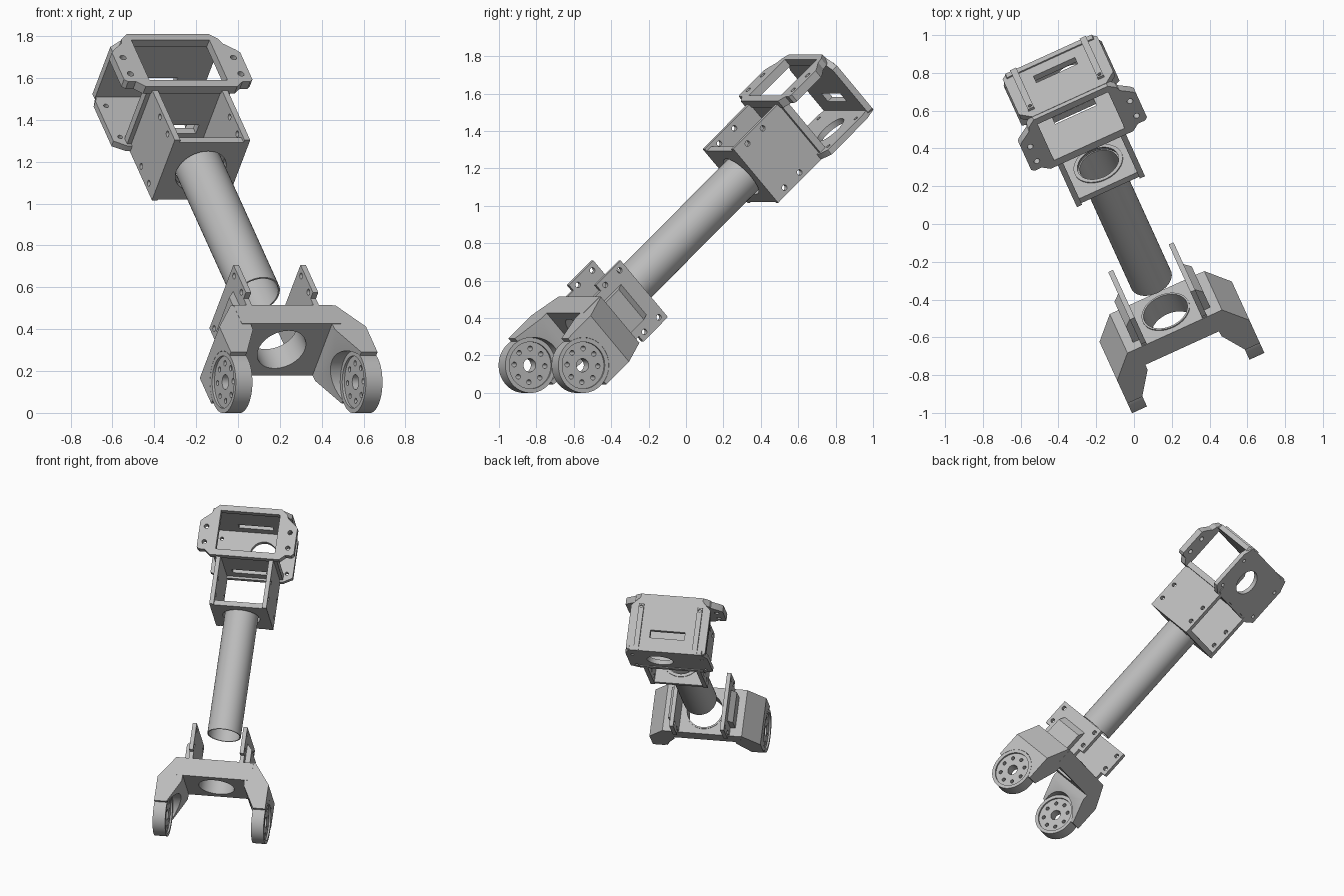
import bpy, bmesh
from math import sin, cos, pi, radians
from mathutils import Matrix

cube = bpy.data.objects.get("Cube")
if cube:
    bpy.data.objects.remove(cube, do_unlink=True)

# One flat grey for every part
grey = bpy.data.materials.new("machined grey")
grey.use_nodes = True
colour = (0.5, 0.5, 0.5, 1)
grey.diffuse_color = colour
grey.node_tree.nodes["Principled BSDF"].inputs["Base Color"].default_value = colour

# The leg is built upright about the tube axis, then leaned back and turned
POSE = (Matrix.Translation((0.138, -0.399, 0.458))
        @ Matrix.Rotation(radians(24.5), 4, 'Z')
        @ Matrix.Rotation(radians(-47.5), 4, 'X'))

# Plane coordinates (p, q) and normal offset n to model axes
PLANES = {
    "top": lambda p, q, n: (p, q, n),
    "front": lambda p, q, n: (p, n, q),
    "side": lambda p, q, n: (n, p, q),
}
parts = []


def circle(cx, cy, r, n=40):
    return [(cx + r * cos(2 * pi * i / n), cy + r * sin(2 * pi * i / n)) for i in range(n)]


def rect(x0, x1, y0, y1):
    return [(x0, y0), (x1, y0), (x1, y1), (x0, y1)]


def sym(half):
    return half + [(-x, y) for x, y in reversed(half)]


def baked(obj):
    bpy.context.view_layer.update()
    return bpy.data.meshes.new_from_object(obj.evaluated_get(bpy.context.evaluated_depsgraph_get()))


def plate(name, plane, outline, lo, hi, holes=()):
    """Flat profile with holes, extruded from lo to hi along the plane normal."""
    curve = bpy.data.curves.new(name, 'CURVE')
    curve.dimensions = '2D'
    curve.fill_mode = 'BOTH'
    curve.extrude = abs(hi - lo) / 2
    for loop in [outline, *holes]:
        spline = curve.splines.new('POLY')
        spline.points.add(len(loop) - 1)
        for point, (p, q) in zip(spline.points, loop):
            point.co = (p, q, 0, 1)
        spline.use_cyclic_u = True
    temp = bpy.data.objects.new(name, curve)
    bpy.context.collection.objects.link(temp)
    mesh = baked(temp)
    bpy.data.objects.remove(temp, do_unlink=True)
    bm = bmesh.new()
    bm.from_mesh(mesh)
    for v in bm.verts:
        v.co = PLANES[plane](v.co.x, v.co.y, v.co.z + (lo + hi) / 2)
    bmesh.ops.remove_doubles(bm, verts=bm.verts, dist=1e-5)
    bmesh.ops.recalc_face_normals(bm, faces=bm.faces)
    bm.to_mesh(mesh)
    bm.free()
    mesh.materials.clear()
    mesh.materials.append(grey)
    obj = bpy.data.objects.new(name, mesh)
    bpy.context.collection.objects.link(obj)
    parts.append(obj)
    return obj


def cut(obj, cutter):
    """Subtract the cutter and drop it."""
    mod = obj.modifiers.new("cut", 'BOOLEAN')
    mod.operation = 'DIFFERENCE'
    mod.solver = 'EXACT'
    mod.object = cutter
    mesh = baked(obj)
    obj.modifiers.clear()
    obj.data = mesh
    parts.remove(cutter)
    bpy.data.objects.remove(cutter, do_unlink=True)


# Hollow tube
plate("tube", "top", circle(0, 0, 0.115, 64), 0.155, 1.06, [circle(0, 0, 0.107, 64)])

# Lower fork: bridge plate with bore
plate("fork_bridge", "top", rect(-0.26, 0.26, -0.168, 0.168), -0.23, -0.10,
      [circle(0, 0, 0.122, 64)])
plate("fork_bore_ring", "top", circle(0, 0, 0.133, 64), -0.10, -0.094, [circle(0, 0, 0.122, 64)])

WHEEL_Z = -0.46
arm_profile = [(0.21, -0.10), (0.275, -0.10), (0.385, -0.25), (0.385, -0.43),
               (0.30, -0.43), (0.215, -0.27)]
tab_profile = sym([(0.165, -0.12), (0.165, -0.05), (0.205, -0.05), (0.205, 0.145)])
tab_holes = [circle(y, z, 0.015, 16) for y in (-0.17, 0.17) for z in (-0.01, 0.105)]
wheel_holes = [circle(0, WHEEL_Z, 0.036)] + [
    circle(0.09 * cos(i * pi / 4), WHEEL_Z + 0.09 * sin(i * pi / 4), 0.013, 16) for i in range(8)]

for s, side in ((1, "left"), (-1, "right")):
    # Arm with a round pocket for its wheel
    arm = plate(side + "_fork_arm", "front", [(s * x, z) for x, z in arm_profile], -0.167, 0.167)
    cut(arm, plate("cutter", "side", circle(0, WHEEL_Z, 0.149, 64), s * 0.2, s * 0.5))
    # Wheel: raised rim, drilled hub
    plate(side + "_wheel_rim", "side", circle(0, WHEEL_Z, 0.148, 64), s * 0.298, s * 0.385,
          [circle(0, WHEEL_Z, 0.125, 64)])
    plate(side + "_wheel_hub", "side", circle(0, WHEEL_Z, 0.127, 64), s * 0.31, s * 0.373,
          wheel_holes)
    # Upright clamp tab with an outer gusset
    plate(side + "_clamp_tab", "side", tab_profile, s * 0.162, s * 0.19, tab_holes)
    plate(side + "_tab_gusset", "front",
          [(s * x, z) for x, z in [(0.18, -0.11), (0.225, -0.11), (0.225, 0.02), (0.19, 0.06), (0.18, 0.06)]],
          -0.11, 0.11)

# Lower box of the head: floor with bore, side walls, slotted roof
plate("box_floor", "top", rect(-0.19, 0.19, -0.185, 0.185), 1.033, 1.068,
      [circle(0, 0, 0.128, 64)])
plate("box_bore_ring", "top", circle(0, 0, 0.136, 64), 1.068, 1.074, [circle(0, 0, 0.115, 64)])
wall_holes = [circle(y, z, 0.015, 16) for y in (-0.165, 0.155) for z in (1.115, 1.235)]
for s, side in ((1, "left"), (-1, "right")):
    plate(side + "_box_wall", "side", rect(-0.2, 0.19, 1.033, 1.43), s * 0.168, s * 0.198, wall_holes)
plate("box_roof", "top", rect(-0.22, 0.22, -0.2, 0.19), 1.39, 1.43,
      [rect(-0.12, 0.12, 0.03, 0.085)])

# Front mounting frame with drilled ears
frame = sym([(0.2, 1.385), (0.24, 1.385), (0.28, 1.42), (0.32, 1.42), (0.337, 1.435),
             (0.337, 1.625), (0.32, 1.645), (0.265, 1.69), (0.255, 1.72), (0.215, 1.755)])
ear_holes = [circle(s * 0.29, z, 0.016, 16) for s in (1, -1) for z in (1.475, 1.59)]
plate("mount_frame", "front", frame, -0.225, -0.178, [rect(-0.205, 0.205, 1.43, 1.715)] + ear_holes)

# Back plate with clipped corners and an off-centre opening
back = sym([(0.22, 1.375), (0.285, 1.41), (0.285, 1.69), (0.25, 1.765)])
plate("back_plate", "front", back, 0.152, 0.185,
      [circle(0.06, 1.57, 0.09, 48)] + [circle(s * 0.24, z, 0.012, 16) for s in (1, -1) for z in (1.44, 1.66)])

# Slotted top cover and its two raised ribs
cover = [(-0.215, -0.2), (0.215, -0.2), (0.275, -0.14), (0.275, 0.165), (0.25, 0.185),
         (-0.25, 0.185), (-0.275, 0.165), (-0.275, -0.14)]
plate("top_cover", "top", cover, 1.722, 1.757, [rect(-0.12, 0.12, 0.03, 0.085)])
for s, side in ((1, "left"), (-1, "right")):
    plate(side + "_cover_rib", "top", rect(s * 0.185, s * 0.22, -0.15, 0.187), 1.75, 1.772,
          [circle(s * 0.2025, -0.13, 0.01, 16)])

# Pose and shading
bpy.ops.object.select_all(action='DESELECT')
for obj in parts:
    obj.matrix_world = POSE
    obj.select_set(True)
bpy.context.view_layer.objects.active = parts[0]
bpy.ops.object.shade_smooth_by_angle(angle=radians(30))
